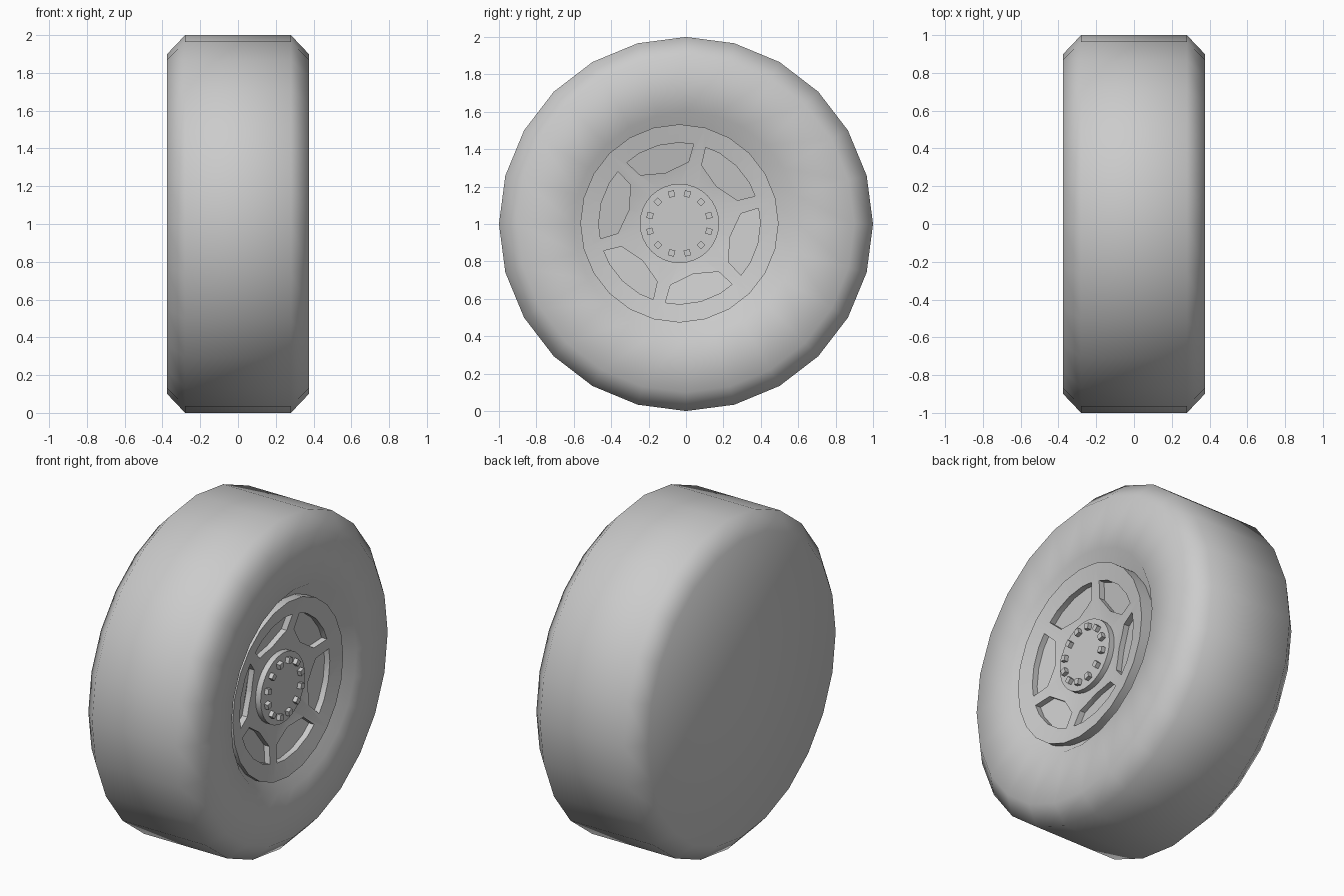
import bpy, bmesh, math
from mathutils import Matrix

if "Cube" in bpy.data.objects:
    bpy.data.objects.remove(bpy.data.objects["Cube"])

RIM_Y, RIM_Z = -0.035, 1.003


def finish(name, bm):
    bmesh.ops.recalc_face_normals(bm, faces=bm.faces)
    me = bpy.data.meshes.new(name)
    bm.to_mesh(me)
    bm.free()
    ob = bpy.data.objects.new(name, me)
    bpy.context.collection.objects.link(ob)
    return ob


def lathe(name, profile, cy, cz, segs=24):
    """Spin (x, radius) points around the x axis, capping both ends."""
    bm = bmesh.new()
    rings = []
    for x, r in profile:
        rings.append([bm.verts.new((x, cy + r * math.cos(2 * math.pi * i / segs),
                                    cz + r * math.sin(2 * math.pi * i / segs)))
                      for i in range(segs)])
    for a, b in zip(rings, rings[1:]):
        for i in range(segs):
            j = (i + 1) % segs
            bm.faces.new((a[i], a[j], b[j], b[i]))
    bm.faces.new(rings[0])
    bm.faces.new(rings[-1])
    return finish(name, bm)


def smooth(ob, angle=None):
    bpy.ops.object.select_all(action='DESELECT')
    ob.select_set(True)
    bpy.context.view_layer.objects.active = ob
    if angle is None:
        bpy.ops.object.shade_smooth()
    else:
        bpy.ops.object.shade_smooth_by_angle(angle=math.radians(angle))


def dish(r):
    """Depth of the shallow dished rim face at a given radius."""
    return 0.29 + (r - 0.21) / 0.32 * 0.07


# Tyre: flat closed back, chamfered tread, sidewall sloping in to the rim
tire = lathe("tire", [(-0.375, 0.9), (-0.28, 1), (0.28, 1), (0.375, 0.9),
                      (0.375, 0.6), (0.26, 0.48)], 0, 1)
smooth(tire)

# Rim disc
rim = lathe("rim", [(0.2, 0.53), (dish(0.53), 0.53), (dish(0.2), 0.2)], RIM_Y, RIM_Z)

# Six window recesses cut into the rim face
outline = [(25.5, 0.43), (15, 0.432), (0, 0.432), (-15, 0.432), (-25.5, 0.43),
           (-23.7, 0.333), (0, 0.28), (23.7, 0.333)]
bm = bmesh.new()
for k in range(6):
    base = 45.4 + 60 * k
    low, high = [], []
    for a, r in outline:
        t = math.radians(base + a)
        y, z = RIM_Y + r * math.cos(t), RIM_Z + r * math.sin(t)
        low.append(bm.verts.new((dish(r) - 0.035, y, z)))
        high.append(bm.verts.new((0.5, y, z)))
    n = len(low)
    for i in range(n):
        j = (i + 1) % n
        bm.faces.new((low[i], low[j], high[j], high[i]))
    bm.faces.new(low)
    bm.faces.new(high)
cutter = finish("window_cutter", bm)
cutter.hide_render = True
mod = rim.modifiers.new("windows", 'BOOLEAN')
mod.operation = 'DIFFERENCE'
mod.solver = 'EXACT'
mod.object = cutter
bpy.context.view_layer.objects.active = rim
rim.select_set(True)
bpy.ops.object.modifier_apply(modifier=mod.name)
bpy.data.objects.remove(cutter)
smooth(rim, 30)

# Hub cap
hub = lathe("hub", [(0.25, 0.212), (0.325, 0.212)], RIM_Y, RIM_Z, 32)
smooth(hub, 30)

# Ring of twelve lug bolts
bm = bmesh.new()
for k in range(12):
    t = math.radians(15 + 30 * k)
    bmesh.ops.create_cube(bm, size=1, matrix=(
        Matrix.Translation((0.33, RIM_Y, RIM_Z)) @ Matrix.Rotation(t, 4, 'X')
        @ Matrix.Translation((0, 0.163, 0)) @ Matrix.Diagonal((0.04, 0.033, 0.033, 1))))
finish("lug_bolts", bm)
